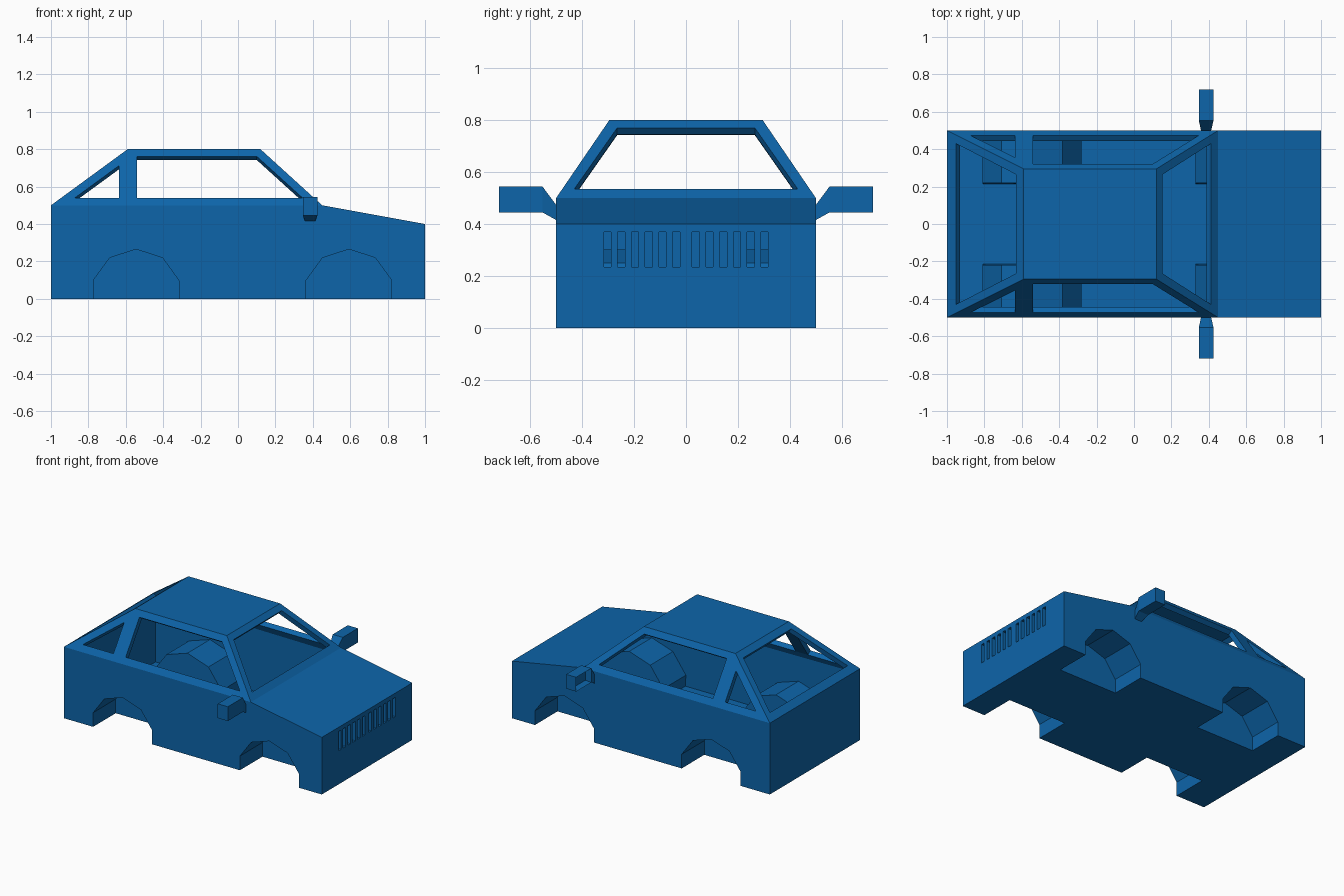
import bpy, bmesh, math

if "Cube" in bpy.data.objects:
    bpy.data.objects.remove(bpy.data.objects["Cube"])

blue = bpy.data.materials.new("body blue")
blue.diffuse_color = (0.004, 0.13, 0.40, 1)
blue.use_nodes = True
blue.node_tree.nodes["Principled BSDF"].inputs["Base Color"].default_value = blue.diffuse_color


def finish(name, bm):
    bmesh.ops.remove_doubles(bm, verts=bm.verts, dist=1e-4)
    bmesh.ops.recalc_face_normals(bm, faces=bm.faces)
    mesh = bpy.data.meshes.new(name)
    bm.to_mesh(mesh)
    bm.free()
    mesh.materials.append(blue)
    ob = bpy.data.objects.new(name, mesh)
    bpy.context.collection.objects.link(ob)
    return ob


def face(bm, pts):
    return bm.faces.new([bm.verts.new(p) for p in pts])


def arch(cx):
    """Wheel arch outline in x, z: upper part of a ten-sided circle."""
    ring = [(cx + 0.24 * math.cos(math.radians(a)), 0.025 + 0.24 * math.sin(math.radians(a)))
            for a in (162, 126, 90, 54, 18)]
    return [(ring[0][0], 0)] + ring + [(ring[-1][0], 0)]


arches = [arch(-0.545), arch(0.593)]
IN = 0.25                       # inner y of the wheel wells


def side_y(z):                  # half width of the cabin at height z
    return 0.5 - (z - 0.5) * 0.683


bm = bmesh.new()

for s in (-1, 1):
    # Lower side panel with arch notches
    outline = [(-1, 0)] + arches[0] + arches[1] + [(1, 0), (1, 0.4), (0.45, 0.5), (-1, 0.5)]
    face(bm, [(x, s * 0.5, z) for x, z in outline])
    # Wheel wells
    for a in arches:
        for (x0, z0), (x1, z1) in zip(a, a[1:]):
            face(bm, [(x0, s * 0.5, z0), (x1, s * 0.5, z1), (x1, s * IN, z1), (x0, s * IN, z0)])
        face(bm, [(x, s * IN, z) for x, z in a])
    # Cabin side frame around a quarter window and a main window
    A, B, C, D = (-1, 0.5), (0.45, 0.5), (0.12, 0.8), (-0.59, 0.8)
    T1, T2, T3 = (-0.872, 0.54), (-0.635, 0.54), (-0.635, 0.713)
    Q1, Q2, Q3, Q4 = (-0.54, 0.54), (0.345, 0.54), (0.10, 0.762), (-0.54, 0.762)
    for loop in ((A, B, Q2, Q1, T2, T1), (B, C, Q3, Q2), (C, D, T3, Q4, Q3),
                 (D, A, T1, T3), (T3, T2, Q1, Q4)):
        face(bm, [(x, s * side_y(z), z) for x, z in loop])

# Floor with wheel well notches
near = [(-1, -0.5, 0)]
for a in arches:
    l, r = a[0][0], a[-1][0]
    near += [(l, -0.5, 0), (l, -IN, 0), (r, -IN, 0), (r, -0.5, 0)]
near.append((1, -0.5, 0))
face(bm, near + [(x, -y, z) for x, y, z in reversed(near)])

# Roof, bonnet, tail
yr = side_y(0.8)
face(bm, [(-0.59, -yr, 0.8), (0.12, -yr, 0.8), (0.12, yr, 0.8), (-0.59, yr, 0.8)])
face(bm, [(0.45, -0.5, 0.5), (1, -0.5, 0.4), (1, 0.5, 0.4), (0.45, 0.5, 0.5)])
face(bm, [(-1, -0.5, 0), (-1, 0.5, 0), (-1, 0.5, 0.5), (-1, -0.5, 0.5)])

# Windscreen and rear window frames
for x_at in (lambda z: 0.45 - (z - 0.5) * 1.1, lambda z: -1 + (z - 0.5) * 1.3667):
    outer = [(-0.5, 0.5), (0.5, 0.5), (yr, 0.8), (-yr, 0.8)]
    inner = [(-0.43, 0.535), (0.43, 0.535), (0.265, 0.77), (-0.265, 0.77)]
    for i in range(4):
        j = (i + 1) % 4
        face(bm, [(x_at(z), y, z) for y, z in (outer[i], outer[j], inner[j], inner[i])])

# Nose with two groups of six grille slots
lo, hi = 0.235, 0.37
half = [0.024 + 0.0528 * i + w for i in range(6) for w in (0, 0.028)]
ys = sorted(half + [-y for y in half])
nose = [[(-0.5, 0), (0.5, 0)] + [(y, lo) for y in reversed(ys)],
        [(0.5, 0.4), (-0.5, 0.4)] + [(y, hi) for y in ys],
        [(-0.5, 0), (-0.5, 0.4), (ys[0], hi), (ys[0], lo)],
        [(0.5, 0), (0.5, 0.4), (ys[-1], hi), (ys[-1], lo)]]
for y0, y1 in zip(ys[1:-1:2], ys[2:-1:2]):
    nose.append([(y0, lo), (y1, lo), (y1, hi), (y0, hi)])
for loop in nose:
    face(bm, [(1, y, z) for y, z in loop])

body = finish("car_body", bm)
shell = body.modifiers.new("shell thickness", 'SOLIDIFY')
shell.thickness = 0.035
shell.offset = -1
shell.use_even_offset = True

# Wing mirrors: tapered arm and a box hollowed at the rear
for s, name in ((-1, "right_mirror"), (1, "left_mirror")):
    bm = bmesh.new()
    rings = []
    for y, x0, x1, z0, z1 in ((0.49, 0.36, 0.41, 0.41, 0.46), (0.553, 0.347, 0.425, 0.445, 0.545),
                              (0.72, 0.347, 0.425, 0.445, 0.545)):
        rings.append([bm.verts.new((x, s * y, z))
                      for x, z in ((x0, z0), (x1, z0), (x1, z1), (x0, z1))])
    for r0, r1 in zip(rings, rings[1:]):
        for i in range(4):
            f = bm.faces.new((r0[i], r0[(i + 1) % 4], r1[(i + 1) % 4], r1[i]))
    rear = f
    bm.faces.new(rings[0])
    bm.faces.new(rings[-1])
    bmesh.ops.recalc_face_normals(bm, faces=bm.faces)
    bmesh.ops.inset_region(bm, faces=[rear], thickness=0.012)
    for v in rear.verts:
        v.co.x += 0.04
    finish(name, bm)
